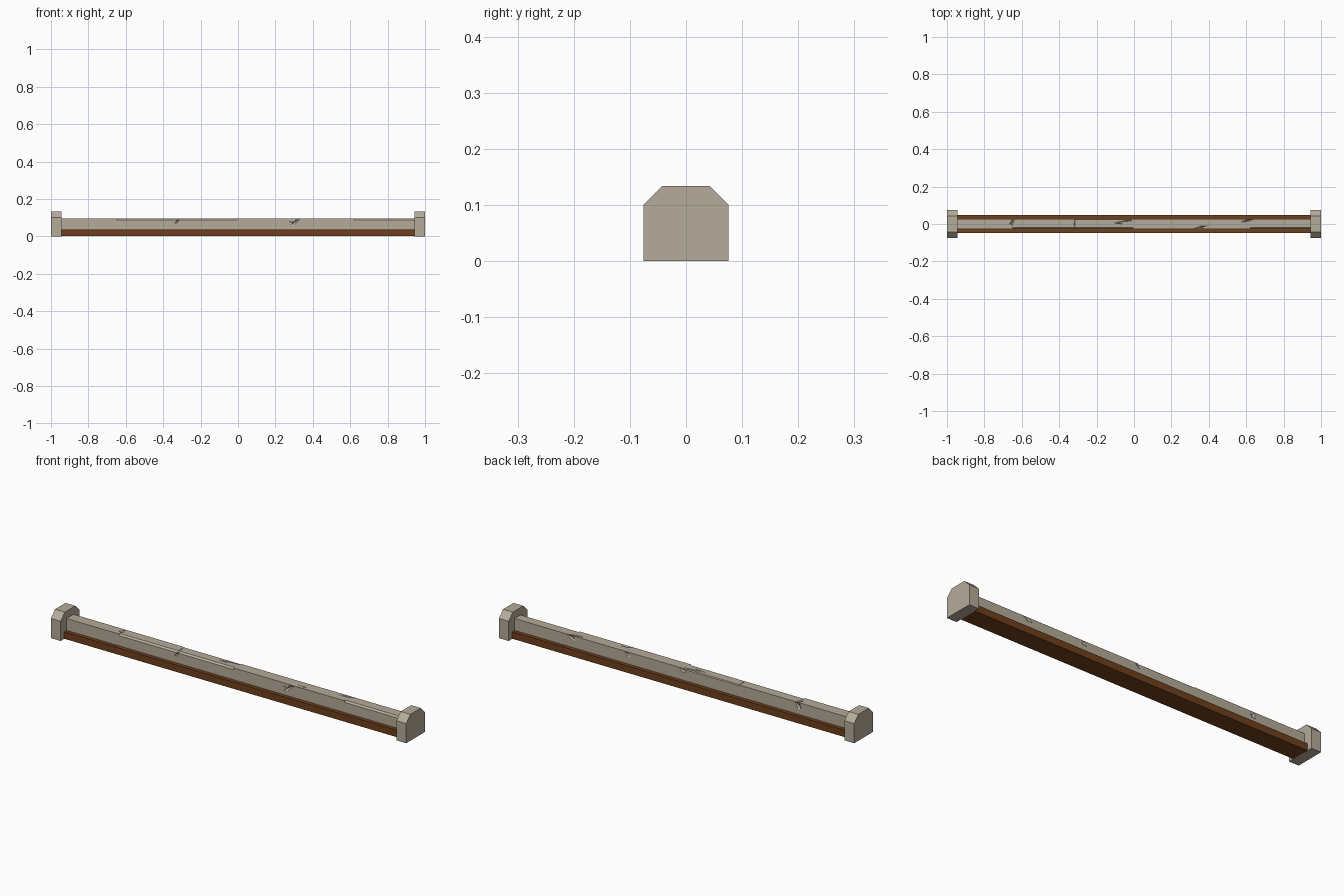
import bpy, bmesh
from mathutils import Vector

if "Cube" in bpy.data.objects:
    bpy.data.objects.remove(bpy.data.objects["Cube"])


def material(name, rgb):
    m = bpy.data.materials.new(name)
    m.diffuse_color = (*rgb, 1)
    m.use_nodes = True
    m.node_tree.nodes["Principled BSDF"].inputs["Base Color"].default_value = m.diffuse_color
    return m


stone = material("stone", (0.46, 0.41, 0.32))
wood = material("wood", (0.16, 0.05, 0.012))


def mesh_object(name, bm, mat):
    bmesh.ops.recalc_face_normals(bm, faces=bm.faces)
    me = bpy.data.meshes.new(name)
    bm.to_mesh(me)
    bm.free()
    me.materials.append(mat)
    ob = bpy.data.objects.new(name, me)
    bpy.context.collection.objects.link(ob)
    return ob


def bar(name, profile, x0, x1, mat):
    """Extrude a (y, z) profile along x."""
    bm = bmesh.new()
    f = bm.faces.new([bm.verts.new((x0, y, z)) for y, z in profile])
    g = bmesh.ops.extrude_face_region(bm, geom=[f])
    verts = [v for v in g["geom"] if isinstance(v, bmesh.types.BMVert)]
    bmesh.ops.translate(bm, verts=verts, vec=(x1 - x0, 0, 0))
    return mesh_object(name, bm, mat)


HALF, TOP, INNER = 0.028, 0.096, 0.945

# End blocks with clipped upper corners
cap = [(-0.076, 0), (0.076, 0), (0.076, 0.1), (0.042, 0.134), (-0.042, 0.134), (-0.076, 0.1)]
bar("left_end_block", cap, -1, -INNER, stone)
bar("right_end_block", cap, INNER, 1, stone)

# Wooden base and stone rail
bar("wood_base", [(-0.048, 0.001), (0.048, 0.001), (0.048, 0.036), (-0.048, 0.036)], -INNER, INNER, wood)
rail = bar("stone_rail", [(-HALF, 0.036), (HALF, 0.036), (HALF, TOP), (-HALF, TOP)], -INNER, INNER, stone)


def cut(name, cutter):
    cutter.hide_render = True
    mod = rail.modifiers.new(name, "BOOLEAN")
    mod.operation = "DIFFERENCE"
    mod.solver = "EXACT"
    mod.object = cutter
    bpy.context.view_layer.objects.active = rail
    bpy.ops.object.modifier_apply(modifier=mod.name)
    bpy.data.objects.remove(cutter)


def worn_edge(side, x0, x1, c=0.008):
    """Chamfer one stretch of an upper rail edge."""
    e = 0.01
    p = [(side * (HALF + e), TOP - c - e), (side * (HALF + e), TOP + e), (side * (HALF - c - e), TOP + e)]
    cut("worn_edge", bar("edge_cutter", p, x0, x1, stone))


def crack(face, outline, depth=0.008):
    """Pointed gouge: outline on the top (x, y) or a side (x, z), sunk to an apex."""
    out = {"top": Vector((0, 0, 1)), "front": Vector((0, -1, 0)), "back": Vector((0, 1, 0))}[face]
    if face == "top":
        pts = [Vector((x, y, TOP)) for x, y in outline]
    else:
        pts = [Vector((x, out.y * HALF, z)) for x, z in outline]
    apex = sum(pts, Vector()) / len(pts) - out * depth
    bm = bmesh.new()
    ring = [bm.verts.new(p + out * 0.001) for p in pts]
    tip = bm.verts.new(apex)
    bm.faces.new(ring)
    for a, b in zip(ring, ring[1:] + ring[:1]):
        bm.faces.new((a, b, tip))
    cut("crack", mesh_object("crack_cutter", bm, stone))


# Worn edges
worn_edge(-1, -0.65, -0.005)
worn_edge(-1, 0.62, 0.95)
worn_edge(1, -0.32, 0.0, 0.004)

# Cracks on the top
crack("top", [(-0.12, 0.004), (0.0, 0.018), (0.01, 0.029), (-0.02, 0.024)])
crack("top", [(-0.12, 0.006), (-0.05, -0.002), (-0.06, 0.006)], 0.005)
crack("top", [(0.3, -0.029), (0.34, -0.012), (0.4, -0.008), (0.39, -0.029)])
crack("top", [(0.56, 0.008), (0.61, 0.012), (0.65, 0.029), (0.62, 0.029)])
crack("top", [(-0.67, -0.006), (-0.65, 0.026), (-0.635, 0.027), (-0.655, -0.016)])
crack("top", [(-0.322, -0.03), (-0.316, -0.03), (-0.316, 0.03), (-0.322, 0.03)], 0.003)

# Cracks on the front and back
crack("front", [(-0.34, 0.068), (-0.325, 0.07), (-0.305, 0.097), (-0.32, 0.097)])
crack("front", [(0.275, 0.055), (0.3, 0.06), (0.34, 0.097), (0.315, 0.097), (0.3, 0.078)])
crack("front", [(0.27, 0.08), (0.3, 0.076), (0.31, 0.07), (0.3, 0.068)], 0.005)
crack("back", [(-0.67, 0.06), (-0.65, 0.062), (-0.63, 0.097), (-0.66, 0.097)])
crack("back", [(-0.02, 0.075), (0.0, 0.075), (0.02, 0.097), (-0.02, 0.097)])
crack("back", [(0.29, 0.07), (0.31, 0.07), (0.33, 0.097), (0.31, 0.097)])
crack("back", [(0.6, 0.075), (0.62, 0.072), (0.66, 0.097), (0.62, 0.097)])
